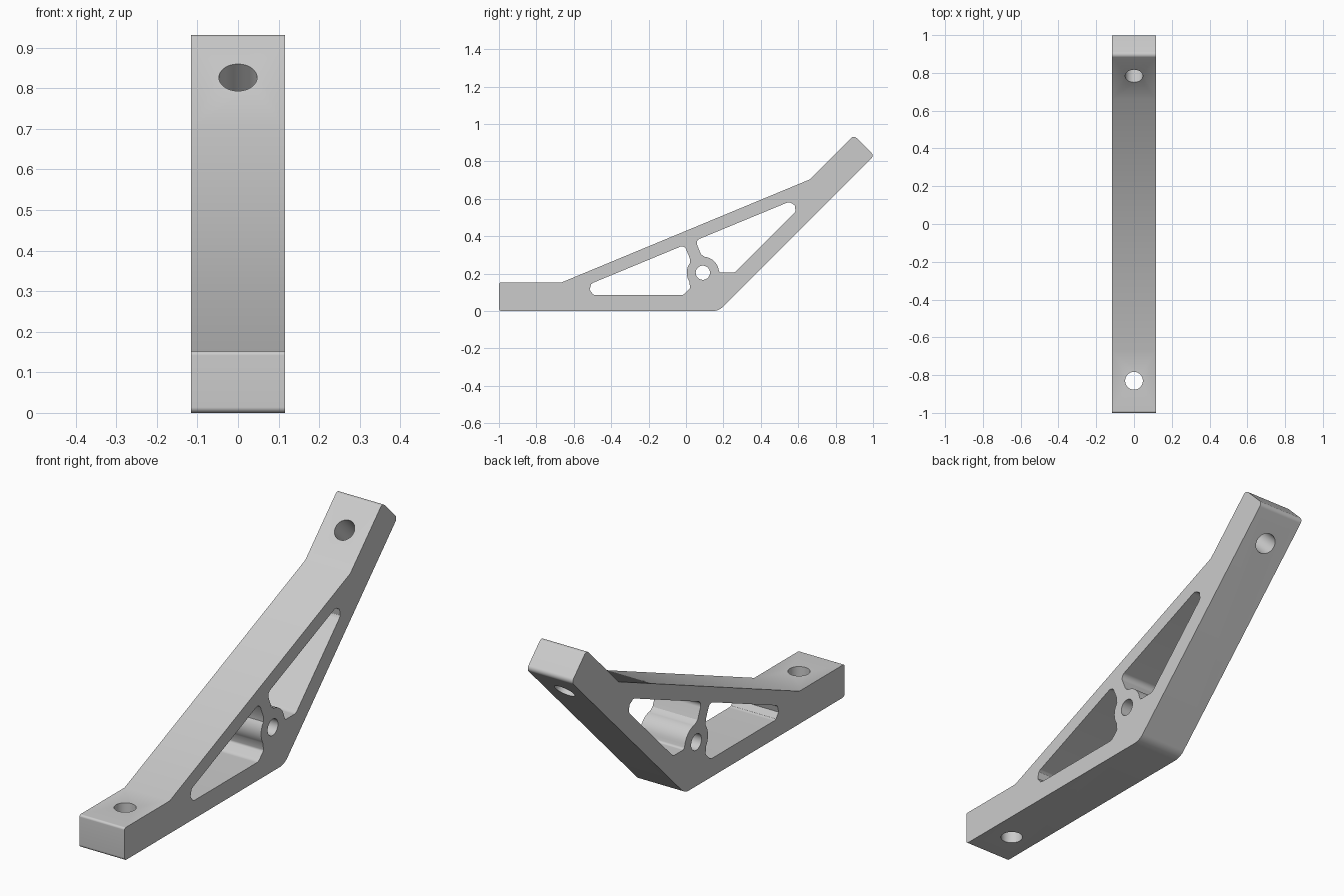
import bpy
import bmesh
from math import sin, cos, radians, pi, tan
from mathutils import Vector

HALF_WIDTH = 0.116
BOSS = Vector((0.09, 0.205))
BOSS_RADIUS = 0.086

if "Cube" in bpy.data.objects:
    bpy.data.objects.remove(bpy.data.objects["Cube"], do_unlink=True)

grey = bpy.data.materials.new("light grey")
grey.use_nodes = True
grey.diffuse_color = (0.6, 0.6, 0.6, 1)
grey.node_tree.nodes["Principled BSDF"].inputs["Base Color"].default_value = grey.diffuse_color


def rounded(corners, steps=8):
    """Outline in y, z whose corners (y, z, radius) are replaced by arcs."""
    outline = []
    for i, (y, z, radius) in enumerate(corners):
        corner = Vector((y, z))
        if radius == 0:
            outline.append(corner)
            continue
        before = (Vector(corners[i - 1][:2]) - corner).normalized()
        after = (Vector(corners[(i + 1) % len(corners)][:2]) - corner).normalized()
        half = before.angle(after) / 2
        centre = corner + (before + after).normalized() * radius / sin(half)
        start = corner + before * radius / tan(half) - centre
        end = corner + after * radius / tan(half) - centre
        for k in range(steps + 1):
            outline.append(centre + start.lerp(end, k / steps).normalized() * radius)
    return outline


def boss_arc(start, end, steps=10):
    """Points on the rim of the pivot boss, as square corners."""
    angles = [radians(start + (end - start) * k / steps) for k in range(steps + 1)]
    return [(BOSS.x + BOSS_RADIUS * cos(a), BOSS.y + BOSS_RADIUS * sin(a), 0) for a in angles]


def prism(name, outline, half):
    """Extrude a y, z outline across x."""
    bm = bmesh.new()
    face = bm.faces.new([bm.verts.new((-half, p.x, p.y)) for p in outline])
    swept = bmesh.ops.extrude_face_region(bm, geom=[face])["geom"]
    bmesh.ops.translate(bm, vec=(2 * half, 0, 0),
                        verts=[v for v in swept if isinstance(v, bmesh.types.BMVert)])
    bmesh.ops.recalc_face_normals(bm, faces=bm.faces)
    mesh = bpy.data.meshes.new(name)
    bm.to_mesh(mesh)
    bm.free()
    mesh.materials.append(grey)
    obj = bpy.data.objects.new(name, mesh)
    bpy.context.collection.objects.link(obj)
    return obj


def drill(name, location, rotation, radius):
    bpy.ops.mesh.primitive_cylinder_add(vertices=48, radius=radius, depth=0.4,
                                        location=location, rotation=rotation)
    obj = bpy.context.object
    obj.name = name
    obj.data.materials.append(grey)
    return obj


# Bent arm with a sloping brace across the bend
bracket = prism("bracket", rounded([
    (-1, 0, 0.014), (0.175, 0, 0.08), (1.006, 0.831, 0.02), (0.897, 0.94, 0.02),
    (0.66, 0.703, 0), (-0.668, 0.152, 0), (-1, 0.152, 0.01)]), HALF_WIDTH)

# Windows either side of the strut, wrapping round the pivot boss
front_window = prism("front_window_cutter", rounded(
    [(-0.657, 0.085, 0.035), (-0.009, 0.353, 0.025), (0.02, 0.283, 0)]
    + boss_arc(143, 213)
    + [(0.022, 0.122, 0.012), (-0.015, 0.085, 0.03)]), 0.3)
rear_window = prism("rear_window_cutter", rounded(
    [(0.26, 0.205, 0.03), (0.701, 0.646, 0.035), (0.05, 0.377, 0.025), (0.08, 0.304, 0)]
    + boss_arc(84, 14)
    + [(0.18, 0.205, 0.012)]), 0.3)

# Pivot hole and the two bolt holes
cutters = [
    front_window, rear_window,
    drill("pivot_hole_cutter", (0, BOSS.x, BOSS.y), (0, pi / 2, 0), 0.038),
    drill("front_bolt_cutter", (0, -0.83, 0.076), (0, 0, 0), 0.047),
    drill("rear_bolt_cutter", (0, 0.84, 0.77), (pi / 4, 0, 0), 0.047),
]

bpy.ops.object.select_all(action="DESELECT")
bracket.select_set(True)
bpy.context.view_layer.objects.active = bracket
for cutter in cutters:
    cutter.hide_render = True
    cut = bracket.modifiers.new(cutter.name, "BOOLEAN")
    cut.operation = "DIFFERENCE"
    cut.solver = "EXACT"
    cut.object = cutter
    bpy.ops.object.modifier_apply(modifier=cut.name)
    bpy.data.objects.remove(cutter, do_unlink=True)

bpy.ops.object.shade_smooth_by_angle(angle=radians(30))
